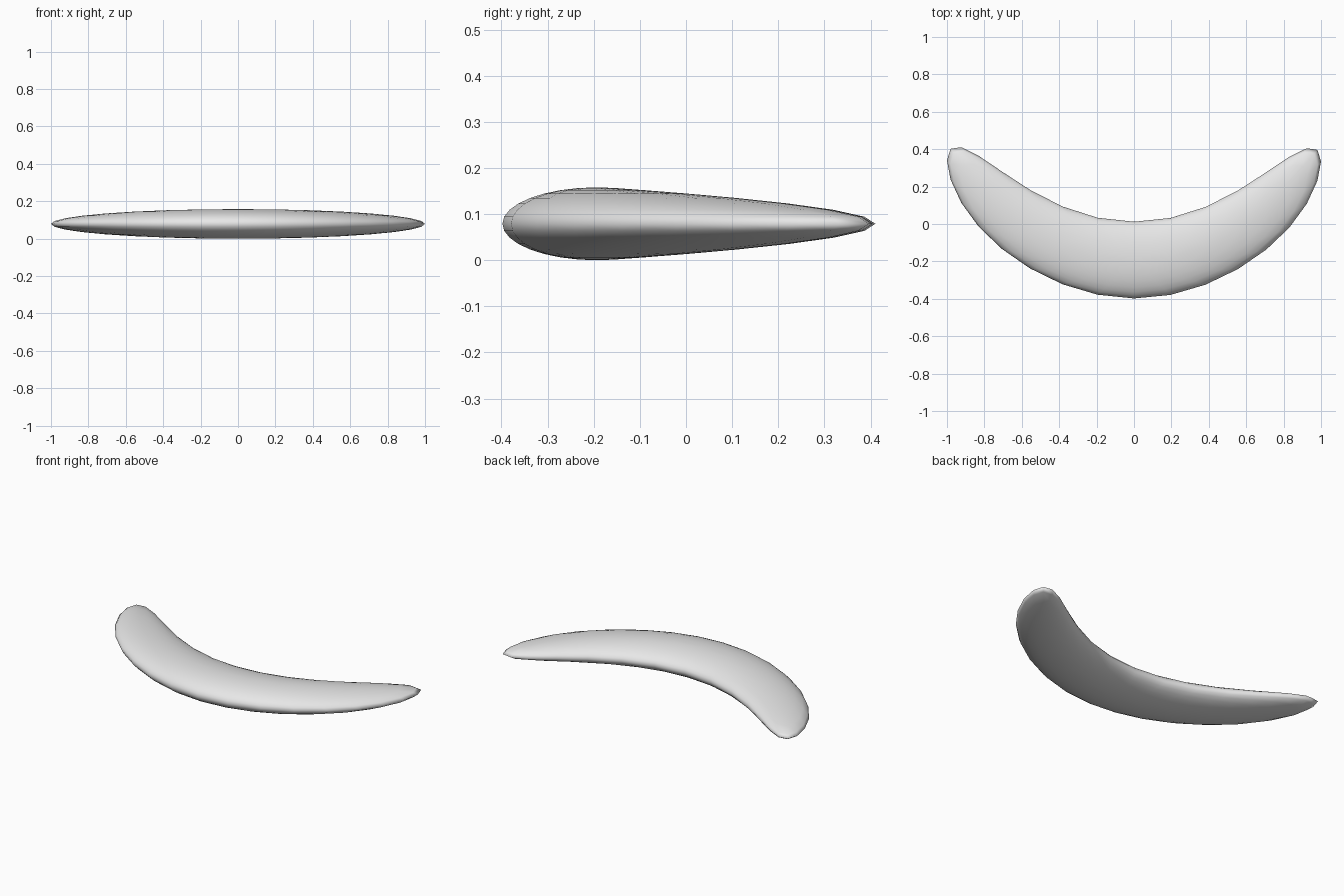
import bpy

cube = bpy.data.objects.get("Cube")
if cube:
    bpy.data.objects.remove(cube, do_unlink=True)

HALF_HEIGHT = 0.079

# Plain grey material
grey = bpy.data.materials.new("light_grey")
grey.use_nodes = True
colour = (0.8, 0.8, 0.8, 1)
grey.diffuse_color = colour
grey.node_tree.nodes["Principled BSDF"].inputs["Base Color"].default_value = colour

# Flattened sphere, bent backwards into a crescent
bpy.ops.mesh.primitive_uv_sphere_add(segments=32, ring_count=16, radius=1)
crescent = bpy.context.object
crescent.name = "crescent_body"
crescent.data.name = "crescent_body"
crescent.data.materials.append(grey)

for vert in crescent.data.vertices:
    x, y, z = vert.co
    bend = 0.53 * x**2 - 0.193 - 0.003 * x
    width = 0.205 + 0.12 * x**2 + 0.11 * x**4
    vert.co = (x, bend + y * width, HALF_HEIGHT * (z + 1))

bpy.ops.object.shade_smooth()
